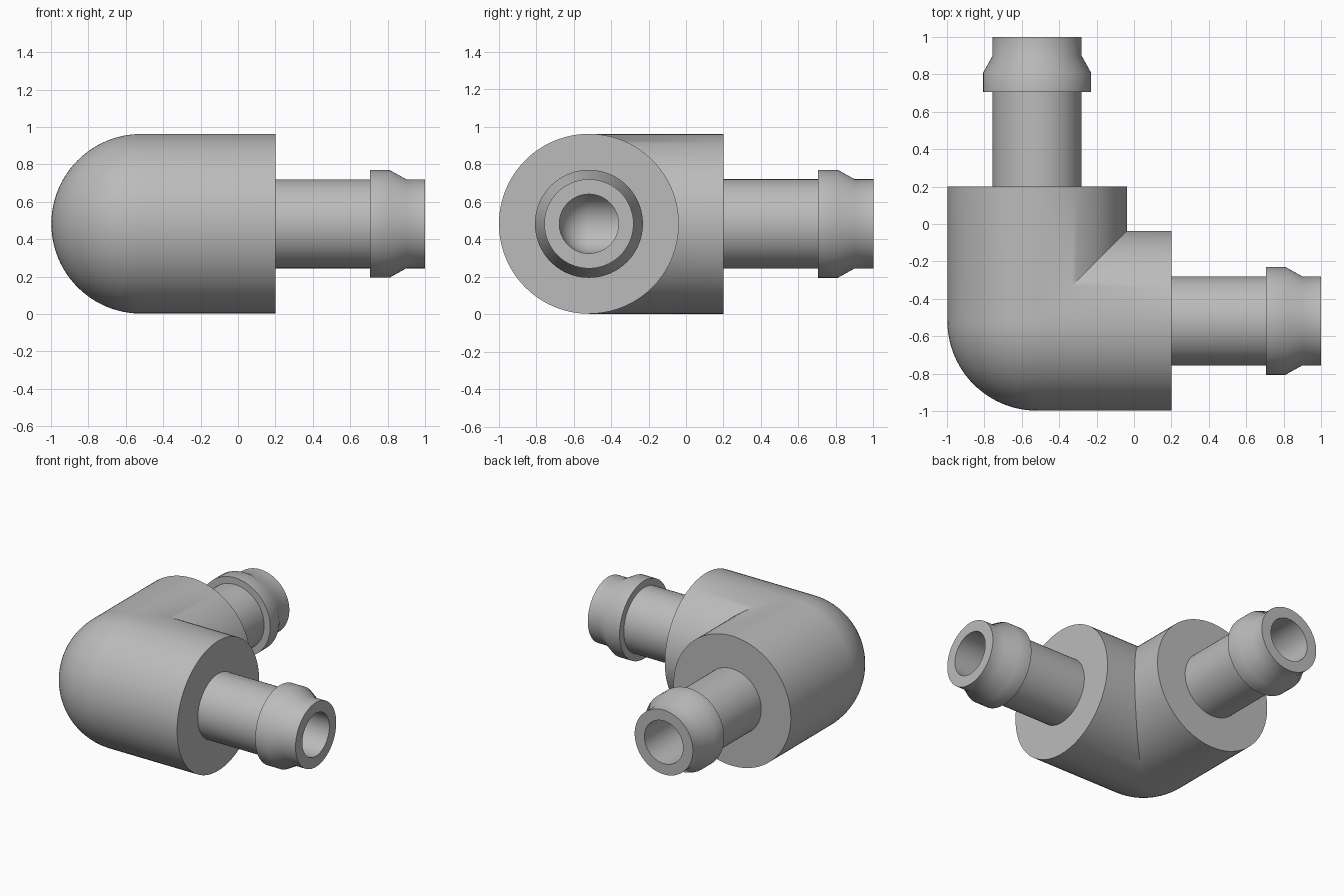
import bpy
import bmesh
from math import sin, cos, pi

if "Cube" in bpy.data.objects:
    bpy.data.objects.remove(bpy.data.objects["Cube"], do_unlink=True)

CORNER = -0.518      # x and y where the two arm axes meet
AXIS_Z = 0.482       # height of both axes
BODY_R, PIPE_R, BARB_R, BORE_R = 0.48, 0.238, 0.288, 0.158
SIDES, BENDS = 96, 24

grey = bpy.data.materials.new("plain grey")
grey.use_nodes = True
colour = (0.5, 0.5, 0.5, 1)
grey.diffuse_color = colour
grey.node_tree.nodes["Principled BSDF"].inputs["Base Color"].default_value = colour


def ring(radius, place):
    """One loop of points; place maps the outward offset to x and y."""
    points = []
    for i in range(SIDES):
        t = 2 * pi * i / SIDES
        x, y = place(radius * cos(t))
        points.append((x, y, AXIS_Z + radius * sin(t)))
    return points


def right_arm(x, radius):
    return ring(radius, lambda a: (x, CORNER - a))


def back_arm(y, radius):
    return ring(radius, lambda a: (CORNER - a, y))


def bend(radius):
    """Ball-shaped outer corner, mitred inner corner."""
    def at(phi):
        def place(a):
            if a < 0:
                return CORNER - a, CORNER - a
            return CORNER - a * sin(phi), CORNER - a * cos(phi)
        return ring(radius, place)
    return [at(pi / 2 * k / BENDS) for k in range(BENDS + 1)]


# Hose barb outline from the mouth back to the body shoulder
barb = [(1.0, PIPE_R), (0.9, PIPE_R), (0.81, BARB_R), (0.705, BARB_R),
        (0.705, PIPE_R), (0.2, PIPE_R), (0.2, BODY_R)]

# Outside skin from one mouth to the other, then back through the bore
rings = [right_arm(*p) for p in barb]
rings += bend(BODY_R)
rings += [back_arm(*p) for p in reversed(barb)]
rings += [back_arm(1.0, BORE_R)]
rings += reversed(bend(BORE_R))
rings += [right_arm(1.0, BORE_R)]

bm = bmesh.new()
loops = [[bm.verts.new(p) for p in points] for points in rings]
for k, loop in enumerate(loops):
    following = loops[(k + 1) % len(loops)]
    for i in range(SIDES):
        j = (i + 1) % SIDES
        bm.faces.new((loop[i], loop[j], following[j], following[i]))
bmesh.ops.remove_doubles(bm, verts=bm.verts, dist=0.0001)
bmesh.ops.recalc_face_normals(bm, faces=bm.faces)

mesh = bpy.data.meshes.new("elbow_hose_fitting")
bm.to_mesh(mesh)
bm.free()
mesh.materials.append(grey)
fitting = bpy.data.objects.new("elbow_hose_fitting", mesh)
bpy.context.collection.objects.link(fitting)

# Smooth skin with crisp shoulders and mouths
bpy.ops.object.select_all(action="DESELECT")
fitting.select_set(True)
bpy.context.view_layer.objects.active = fitting
bpy.ops.object.shade_smooth_by_angle(angle=pi / 6)
